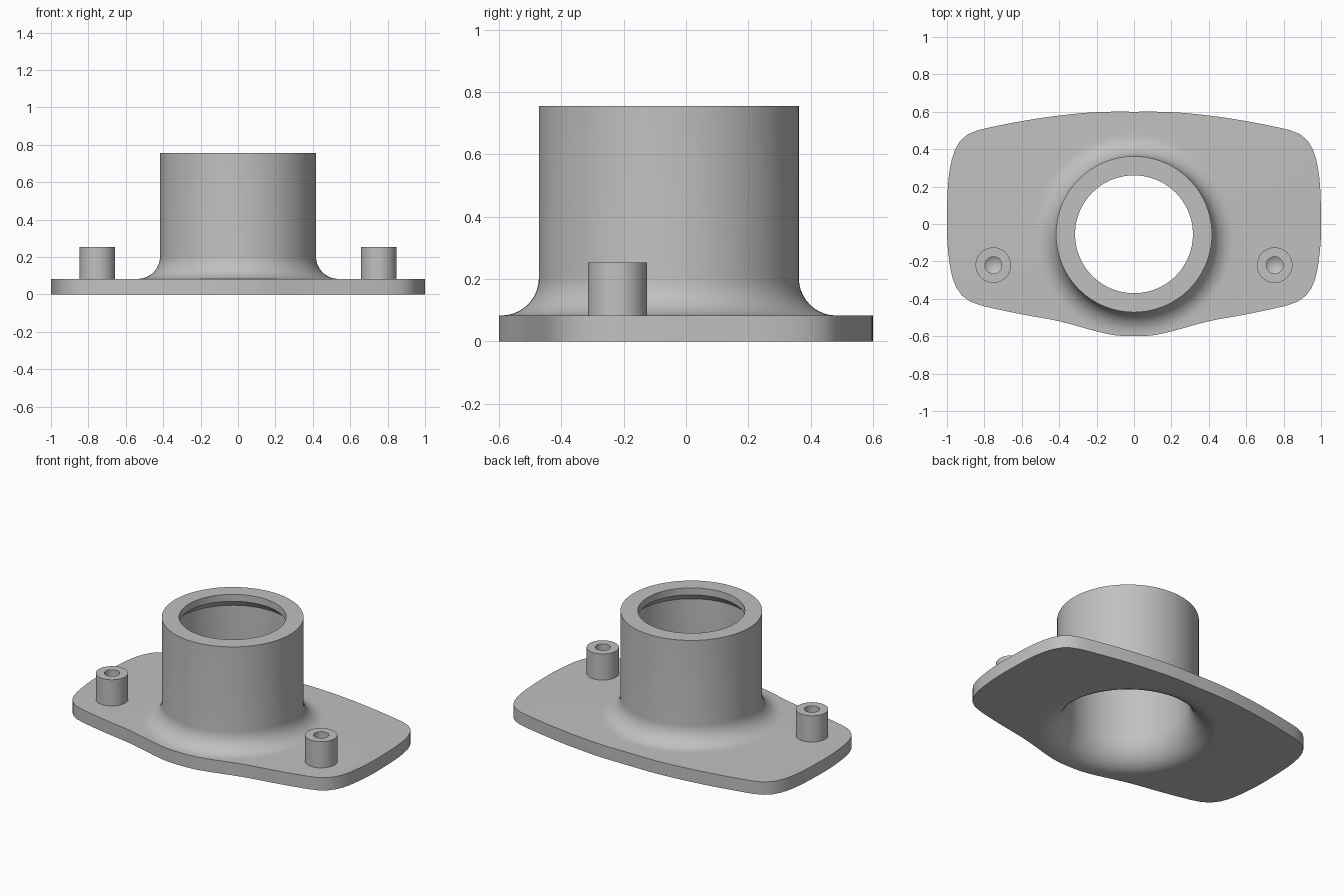
import bpy, bmesh, math

if "Cube" in bpy.data.objects:
    bpy.data.objects.remove(bpy.data.objects["Cube"])

N = 128
CY = -0.055          # tube axis position in y
PLATE_TOP = 0.083

grey = bpy.data.materials.new("grey plastic")
grey.diffuse_color = (0.53, 0.53, 0.53, 1)
grey.use_nodes = True
grey.node_tree.nodes["Principled BSDF"].inputs["Base Color"].default_value = grey.diffuse_color


def finish(name, bm):
    bmesh.ops.recalc_face_normals(bm, faces=bm.faces)
    mesh = bpy.data.meshes.new(name)
    bm.to_mesh(mesh)
    bm.free()
    mesh.materials.append(grey)
    ob = bpy.data.objects.new(name, mesh)
    bpy.context.collection.objects.link(ob)
    bpy.ops.object.select_all(action='DESELECT')
    ob.select_set(True)
    bpy.context.view_layer.objects.active = ob
    bpy.ops.object.shade_smooth_by_angle(angle=math.radians(30))
    return ob


def ring(bm, radius, z, cx, cy, n):
    """Loop of vertices; radius is a number or a function of the angle."""
    loop = []
    for i in range(n):
        a = 2 * math.pi * i / n
        r = radius(a) if callable(radius) else radius
        loop.append(bm.verts.new((cx + r * math.cos(a), cy + r * math.sin(a), z)))
    return loop


def skin(bm, a, b):
    n = len(a)
    for i in range(n):
        j = (i + 1) % n
        bm.faces.new((a[i], a[j], b[j], b[i]))


# Plate outline, right half from back to front, smoothed and mirrored
half = [(0, .6), (.2, .598), (.4, .58), (.6, .55), (.8, .51), (.875, .487),
        (.925, .45), (.96, .39), (.982, .31), (.995, .2), (1, .06), (1, -.06),
        (.99, -.18), (.975, -.27), (.95, -.34), (.91, -.392), (.86, -.422),
        (.78, -.445), (.6, -.483), (.4, -.52), (.2, -.574), (.1, -.595), (0, -.6)]
ctrl = half + [(-x, y) for x, y in half[-2:0:-1]]
outline = []
for i in range(len(ctrl)):
    p = [ctrl[(i + k - 1) % len(ctrl)] for k in range(4)]
    for s in range(8):
        t = s / 8
        outline.append([0.5 * (2 * p[1][k] + (p[2][k] - p[0][k]) * t
                        + (2 * p[0][k] - 5 * p[1][k] + 4 * p[2][k] - p[3][k]) * t ** 2
                        + (3 * p[1][k] - p[0][k] - 3 * p[2][k] + p[3][k]) * t ** 3)
                        for k in (0, 1)])
polar = sorted((math.atan2(y - CY, x) % (2 * math.pi), math.hypot(x, y - CY))
               for x, y in outline)
polar = [(polar[-1][0] - 2 * math.pi, polar[-1][1])] + polar + \
        [(polar[0][0] + 2 * math.pi, polar[0][1])]


def edge_radius(a):
    for (a0, r0), (a1, r1) in zip(polar, polar[1:]):
        if a0 <= a <= a1:
            return r0 + (r1 - r0) * (a - a0) / max(a1 - a0, 1e-9)


# Flanged tube: plate edge, outer fillet, lip, bore and flared underside
STEPS = 10
quarter = [math.pi / 2 * k / STEPS for k in range(STEPS + 1)]
profile = [(edge_radius, 0), (edge_radius, PLATE_TOP)]
profile += [(.537 - .12 * math.sin(t), PLATE_TOP + .12 * (1 - math.cos(t))) for t in quarter]
profile += [(.417, .755), (.315, .755), (.315, .71), (.367, .66)]
profile += [(.527 - .16 * math.cos(t), .19 - .19 * math.sin(t)) for t in quarter]
bm = bmesh.new()
loops = [ring(bm, r, z, 0, CY, N) for r, z in profile]
for a, b in zip(loops, loops[1:] + loops[:1]):
    skin(bm, a, b)
finish("flanged_tube", bm)

# Screw bosses with blind drilled holes
for side, sx in (("left", -1), ("right", 1)):
    bm = bmesh.new()
    cx, cy = sx * .752, -.22
    loops = [ring(bm, r, z, cx, cy, 48) for r, z in
             ((.095, .08), (.095, .253), (.045, .253), (.045, .14))]
    for a, b in zip(loops, loops[1:]):
        skin(bm, a, b)
    bm.faces.new(loops[0])
    tip = bm.verts.new((cx, cy, .11))
    last = loops[-1]
    for i in range(48):
        bm.faces.new((last[i], last[(i + 1) % 48], tip))
    finish(side + "_screw_boss", bm)
